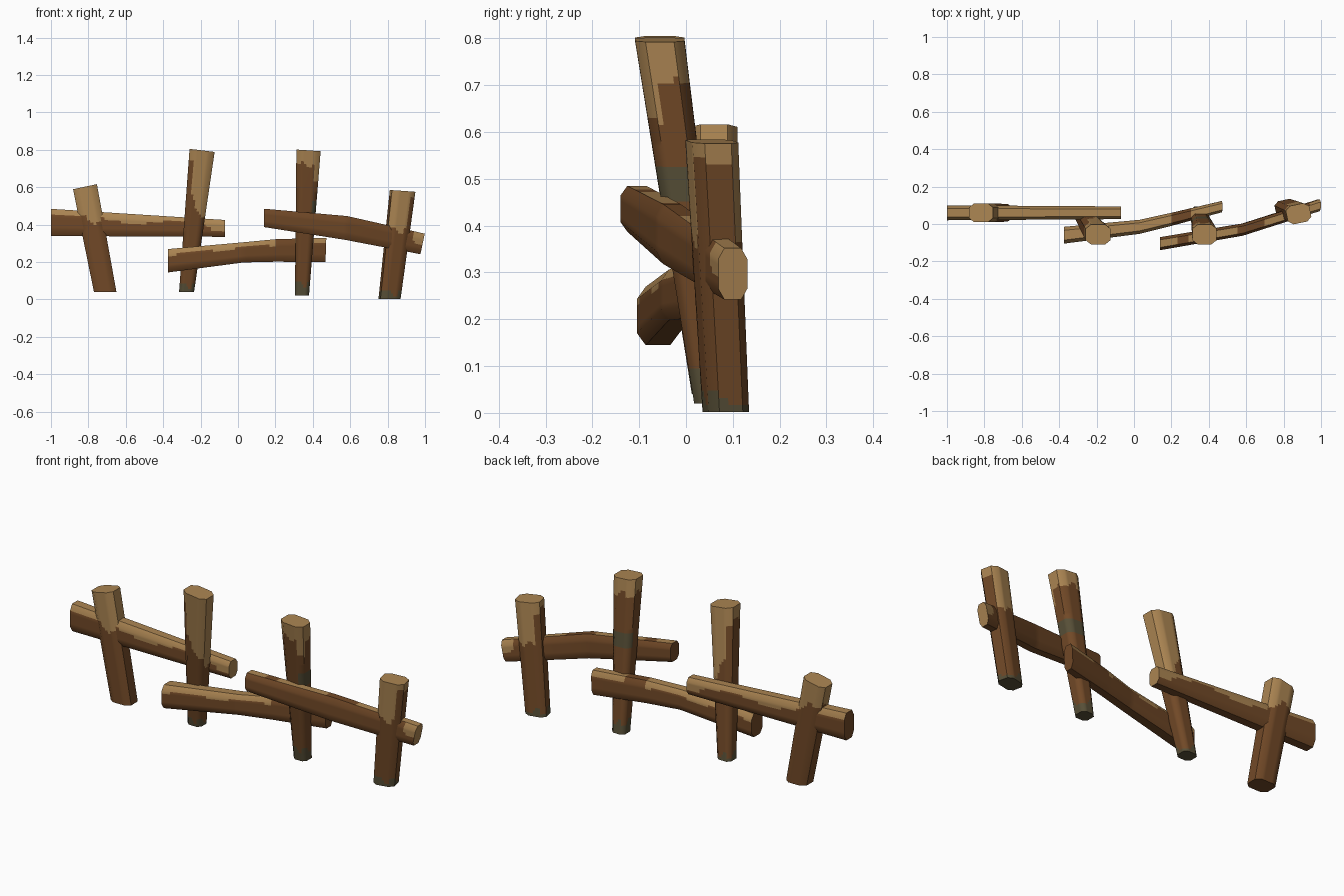
import bpy, bmesh, math
from mathutils import Vector

if "Cube" in bpy.data.objects:
    bpy.data.objects.remove(bpy.data.objects["Cube"])


def material(name, rgb):
    m = bpy.data.materials.new(name)
    m.diffuse_color = (*rgb, 1)
    m.use_nodes = True
    m.node_tree.nodes["Principled BSDF"].inputs["Base Color"].default_value = m.diffuse_color
    return m


BARK, WOOD, MOSS = 0, 1, 2
MATS = [material("brown_bark", (0.165, 0.066, 0.020)),
        material("tan_bare_wood", (0.41, 0.235, 0.085)),
        material("grey_moss", (0.095, 0.078, 0.038))]


def unit_section(k=0.58, n=5):
    """Square outline with cut corners, long sides subdivided for painting."""
    pts = []
    for q in range(4):
        c, s = round(math.cos(q * math.pi / 2)), round(math.sin(q * math.pi / 2))
        for i in range(n + 1):
            x, y = 1.0, -k + 2 * k * i / n
            pts.append((c * x - s * y, s * x + c * y))
    return pts


SECTION = unit_section()


def log(name, stations, axes, rule):
    """Loft the section through stations (x, y, z, width, height, tilt)."""
    rows = []
    for s0, s1 in zip(stations, stations[1:]):
        steps = max(2, int((Vector(s1[:3]) - Vector(s0[:3])).length / 0.015))
        for i in range(steps):
            rows.append([p + (q - p) * i / steps for p, q in zip(s0, s1)])
    rows.append(list(stations[-1]))
    bm = bmesh.new()
    ab = {}
    rings = []
    for x, y, z, w, h, tilt in rows:
        u, v = axes(math.radians(tilt))
        ring = []
        for a, b in SECTION:
            vert = bm.verts.new(Vector((x, y, z)) + u * (a * w / 2) + v * (b * h / 2))
            ab[vert] = (a, b)
            ring.append(vert)
        rings.append(ring)
    n = len(SECTION)
    for r0, r1 in zip(rings, rings[1:]):
        for i in range(n):
            j = (i + 1) % n
            bm.faces.new((r0[i], r0[j], r1[j], r1[i]))
    caps = [bm.faces.new(rings[0]), bm.faces.new(rings[-1])]
    bmesh.ops.recalc_face_normals(bm, faces=bm.faces)
    for f in bm.faces:
        a = sum(ab[v][0] for v in f.verts) / len(f.verts)
        b = sum(ab[v][1] for v in f.verts) / len(f.verts)
        f.material_index = rule(f.calc_center_median(), f.normal, a, b)
        f.smooth = f not in caps
    me = bpy.data.meshes.new(name)
    bm.to_mesh(me)
    bm.free()
    for m in MATS:
        me.materials.append(m)
    me.set_sharp_from_angle(angle=math.radians(50))
    ob = bpy.data.objects.new(name, me)
    bpy.context.collection.objects.link(ob)
    return ob


def post(name, bottom, top, yaw, rule):
    c, s = math.cos(math.radians(yaw)), math.sin(math.radians(yaw))

    def axes(t):
        return Vector((c * math.cos(t), s * math.cos(t), math.sin(t))), Vector((-s, c, 0))
    log(name, [bottom, top], axes, rule)


def rail(name, stations, rule):
    def axes(t):
        return Vector((0, 1, 0)), Vector((math.sin(t), 0, math.cos(t)))
    log(name, stations, axes, rule)


# Worn tops and mossy feet of the posts
def post_paint(limit, moss=0.0, patch=None):
    def rule(c, n, a, b):
        if c.z < moss + 0.015 * math.sin(4 * a + 3 * b):
            return MOSS
        if patch and patch(c, a, b):
            return MOSS
        wobble = 0.015 * math.sin(5 * a + 2 * b)
        return WOOD if c.z > limit(n, a, b) + wobble else BARK
    return rule


# Four leaning posts
post("left_post", (-0.71, 0.06, 0.04, 0.12, 0.095, 0), (-0.818, 0.06, 0.603, 0.13, 0.10, 12), 0,
     post_paint(lambda n, a, b: 0.45 - 0.02 * a + 0.03 * b))
post("middle_left_post", (-0.275, 0.05, 0.04, 0.08, 0.075, 0), (-0.192, -0.056, 0.797, 0.135, 0.105, -7), 0,
     post_paint(lambda n, a, b: 0.73 if a < -0.6 else 0.5 - 0.1 * a, 0.07))
post("middle_right_post", (0.342, 0.055, 0.02, 0.075, 0.075, 0), (0.377, -0.056, 0.797, 0.13, 0.105, -4), 0,
     post_paint(lambda n, a, b: 0.62 if a > 0.7 and b < -0.3 else 0.72, 0.08,
                lambda c, a, b: 0.45 < c.z < 0.53 and (b > 0.4 or a > 0.7)))
post("right_post", (0.81, 0.085, 0.002, 0.11, 0.088, 0), (0.88, 0.055, 0.58, 0.128, 0.10, -4), 12,
     post_paint(lambda n, a, b: 0.54 if abs(n.x) > 0.6 else 0.37, 0.03))


# Three rails: bare wood along the upper edges
def left_paint(c, n, a, b):
    if n.z > 0.4:
        return WOOD
    edge = 0.35 + 0.2 * math.sin(c.x * 14)
    if c.x > -0.14:
        edge = -0.3
    return WOOD if c.x > -0.72 and b > edge else BARK


def middle_paint(c, n, a, b):
    if 0.2 < c.x < 0.3:
        return BARK
    return WOOD if n.z > 0.4 or (b > 0.5 + 0.1 * math.sin(c.x * 20) and c.x < 0.2) else BARK


def right_paint(c, n, a, b):
    if c.x > 0.94:
        return WOOD if b > -0.1 else BARK
    return WOOD if n.z > 0.75 and (c.x < 0.23 or 0.3 < c.x < 0.55 or c.x > 0.7) else BARK


rail("left_rail", [(-1.0, 0.06, 0.412, 0.08, 0.145, 0), (-0.07, 0.06, 0.38, 0.068, 0.09, 0)], left_paint)
rail("middle_rail", [(-0.375, -0.06, 0.207, 0.09, 0.125, 0), (0.03, -0.015, 0.252, 0.075, 0.108, 0),
                     (0.2, 0.025, 0.262, 0.07, 0.12, 0), (0.47, 0.093, 0.265, 0.06, 0.13, 2)], middle_paint)
rail("right_rail", [(0.14, -0.105, 0.436, 0.07, 0.098, 0), (0.58, -0.03, 0.382, 0.065, 0.128, 3),
                    (0.987, 0.1, 0.297, 0.062, 0.112, 12)], right_paint)
